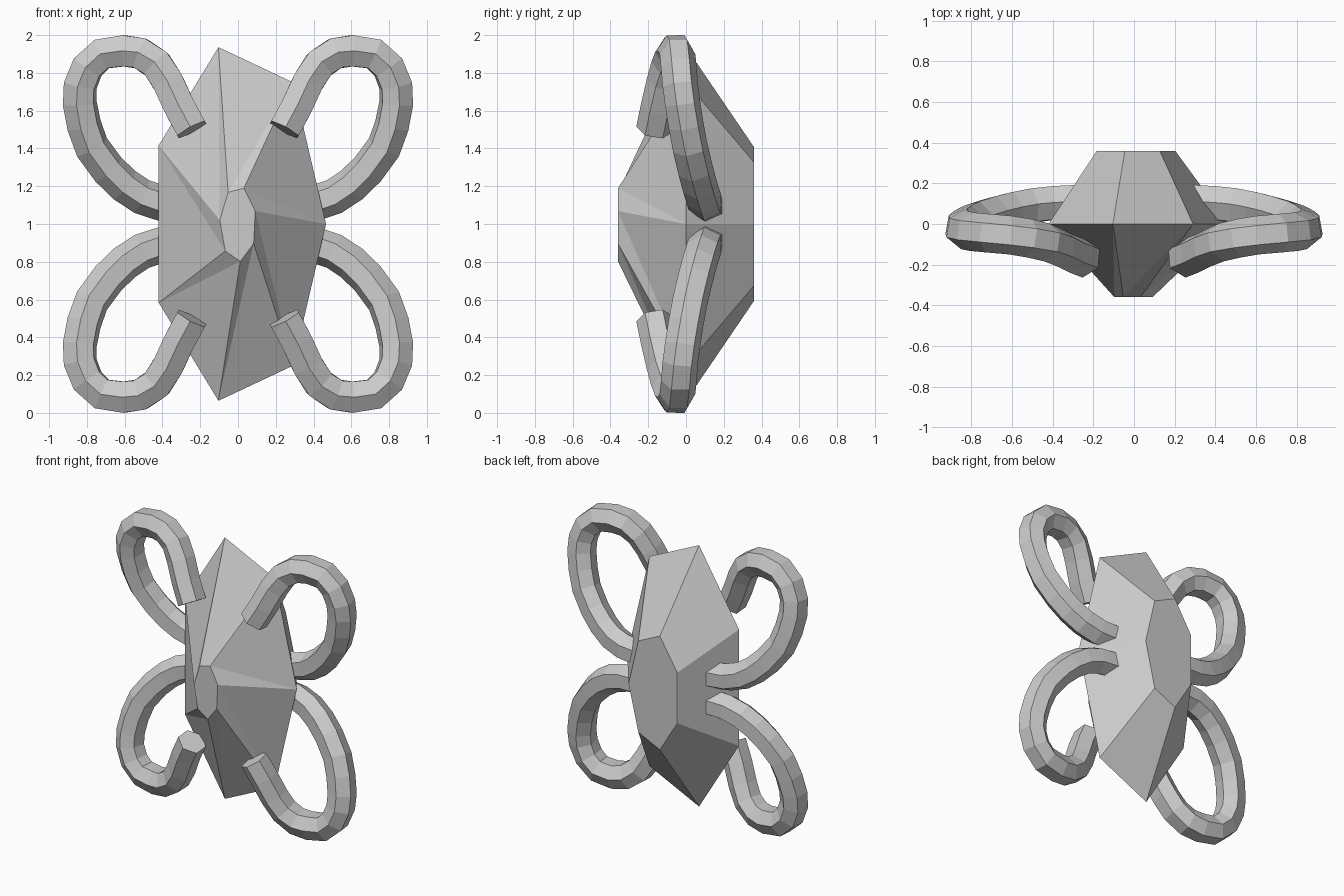
import bpy
import bmesh
from math import sin, cos, tau, radians
from mathutils import Vector

old = bpy.data.objects.get("Cube")
if old:
    bpy.data.objects.remove(old, do_unlink=True)

grey = bpy.data.materials.new("stone_grey")
grey.use_nodes = True
colour = (0.6, 0.6, 0.6, 1)
grey.diffuse_color = colour
grey.node_tree.nodes["Principled BSDF"].inputs["Base Color"].default_value = colour


def finish(bm, name):
    bmesh.ops.recalc_face_normals(bm, faces=bm.faces)
    mesh = bpy.data.meshes.new(name)
    bm.to_mesh(mesh)
    bm.free()
    mesh.materials.append(grey)
    obj = bpy.data.objects.new(name, mesh)
    bpy.context.collection.objects.link(obj)


# Seven-sided crystal: straight facets behind, twisted facets in front
SIDES = 7


def crystal_ring(bm, y, scale, twist):
    ring = []
    for k in range(SIDES):
        a = tau * k / SIDES + radians(twist)
        ring.append(bm.verts.new((0.466 * scale * cos(a), y, 1 + 0.96 * scale * sin(a))))
    return ring


bm = bmesh.new()
front = crystal_ring(bm, -0.36, 0.208, 20)
girdle = crystal_ring(bm, 0, 1, 0)
back = crystal_ring(bm, 0.36, 0.435, 0)
bm.faces.new(front)
bm.faces.new(back)
for k in range(SIDES):
    n = (k + 1) % SIDES
    bm.faces.new((girdle[k], girdle[n], back[n], back[k]))
    bm.faces.new((girdle[k], front[n], front[k]))
    bm.faces.new((girdle[k], girdle[n], front[n]))
finish(bm, "crystal_body")

# Centre line of one curled arm, from its free tip to its root in the crystal
PATH = [Vector(p) for p in (
    (0.245, -0.17, 1.50), (0.31, -0.145, 1.62), (0.37, -0.115, 1.75),
    (0.43, -0.09, 1.845), (0.515, -0.07, 1.903), (0.605, -0.055, 1.917),
    (0.72, -0.045, 1.9), (0.796, -0.038, 1.83), (0.835, -0.03, 1.733),
    (0.838, -0.018, 1.64), (0.815, 0.0, 1.523), (0.773, 0.022, 1.406),
    (0.686, 0.05, 1.288), (0.6, 0.072, 1.205), (0.509, 0.09, 1.145),
    (0.403, 0.102, 1.11), (0.28, 0.11, 1.1))]


def arm(name, sx, sz):
    bm = bmesh.new()
    rings = []
    last = len(PATH) - 1
    for i, p in enumerate(PATH):
        t = (PATH[min(i + 1, last)] - PATH[max(i - 1, 0)]).normalized()
        out = t.cross(Vector((0, 1, 0))).normalized()
        fore = t.cross(out)
        roll = radians(30) * max(0, i - 5) / (last - 5)
        ring = []
        for k in range(6):
            a = tau * k / 6 + roll
            q = p + 0.095 * (fore * cos(a) + out * sin(a))
            ring.append(bm.verts.new((sx * q.x, q.y, 1 + sz * (q.z - 1))))
        rings.append(ring)
    for r, s in zip(rings, rings[1:]):
        for k in range(6):
            n = (k + 1) % 6
            bm.faces.new((r[k], r[n], s[n], s[k]))
    bm.faces.new(rings[0])
    bm.faces.new(rings[-1])
    finish(bm, name)


for sx, side in ((1, "left"), (-1, "right")):
    for sz, level in ((1, "upper"), (-1, "lower")):
        arm(f"{level}_{side}_curled_arm", sx, sz)
